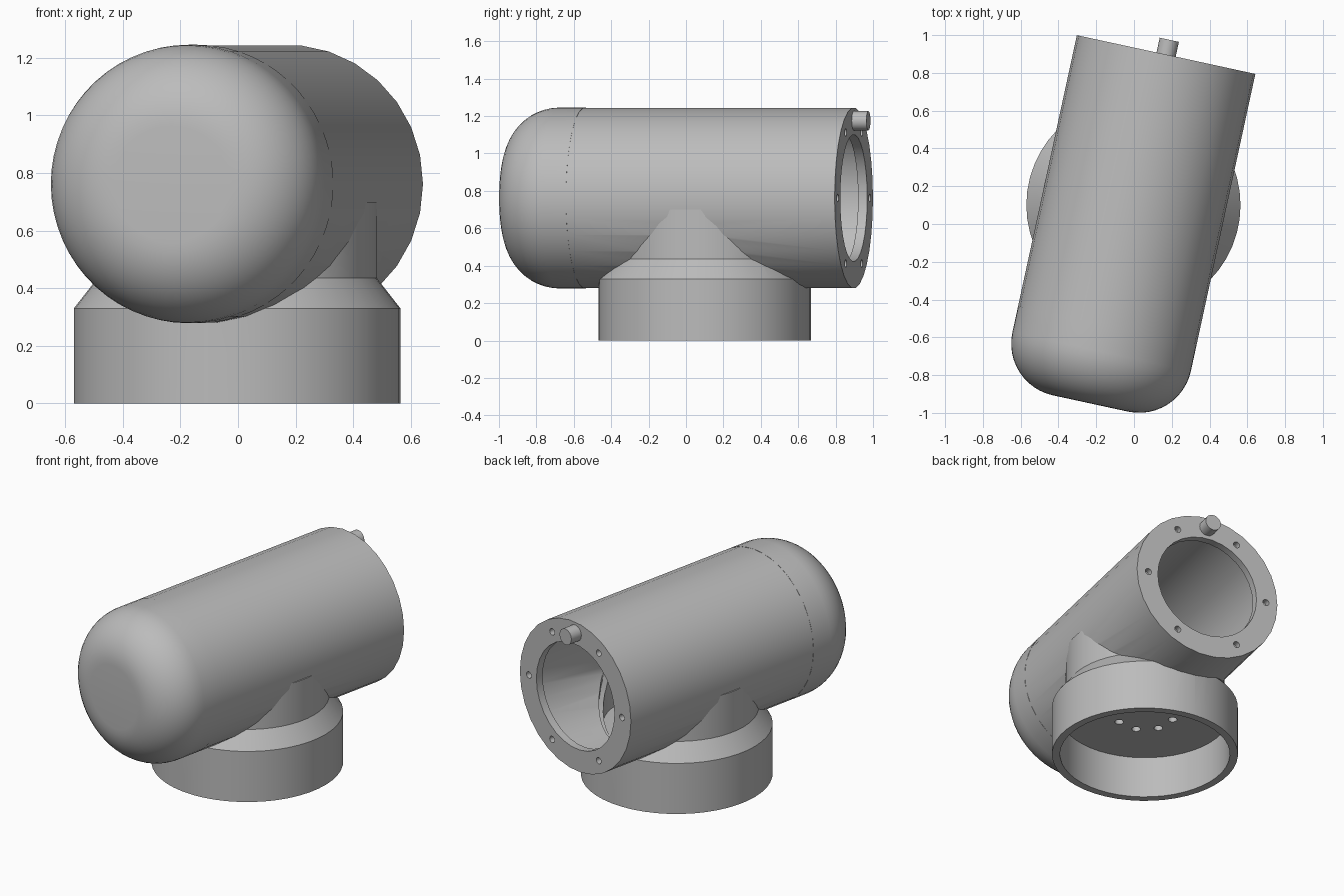
import bpy, bmesh, math
from mathutils import Matrix, Vector

cube = bpy.data.objects.get("Cube")
if cube:
    bpy.data.objects.remove(cube, do_unlink=True)

grey = bpy.data.materials.new("plain_grey")
grey.use_nodes = True
colour = (0.5, 0.5, 0.5, 1)
grey.diffuse_color = colour
grey.node_tree.nodes["Principled BSDF"].inputs["Base Color"].default_value = colour

# Frames: the tube's local z runs from its open back end to the capped front
turn = math.radians(12.24)
along = Vector((-math.sin(turn), -math.cos(turn), 0))
up = Vector((0, 0, 1))
side = up.cross(along)
TUBE = Matrix.Translation((0.17, 0.897, 0.762)) @ Matrix((side, up, along)).transposed().to_4x4()
BASE = Matrix.Translation((-0.003, 0.1, 0))


def lathe(name, profile, frame, segments):
    """Turn a closed (radius, height) outline around the frame's z axis."""
    bm = bmesh.new()
    rings = []
    for i in range(segments):
        a = math.tau * i / segments
        rings.append([bm.verts.new((r * math.cos(a), r * math.sin(a), h)) for r, h in profile])
    n = len(profile)
    for i in range(segments):
        a, b = rings[i], rings[(i + 1) % segments]
        for j in range(n):
            k = (j + 1) % n
            if profile[j][0] or profile[k][0]:
                bm.faces.new((a[j], b[j], b[k], a[k]))
    bmesh.ops.remove_doubles(bm, verts=bm.verts, dist=1e-5)
    bmesh.ops.recalc_face_normals(bm, faces=bm.faces)
    bm.transform(frame)
    mesh = bpy.data.meshes.new(name)
    bm.to_mesh(mesh)
    bm.free()
    mesh.materials.append(grey)
    obj = bpy.data.objects.new(name, mesh)
    bpy.context.collection.objects.link(obj)
    return obj


def rod(name, radius, low, high, frame, segments, x=0, y=0):
    outline = [(0, low), (radius, low), (radius, high), (0, high)]
    return lathe(name, outline, frame @ Matrix.Translation((x, y, 0)), segments)


def cut(target, cutter):
    cutter.hide_render = True
    mod = target.modifiers.new("cut", "BOOLEAN")
    mod.operation = "DIFFERENCE"
    mod.solver = "EXACT"
    mod.object = cutter
    bpy.context.view_layer.objects.active = target
    bpy.ops.object.modifier_apply(modifier=mod.name)
    bpy.data.objects.remove(cutter, do_unlink=True)


def hole_ring(target, count, ring, radius, low, high, frame, start=0):
    for i in range(count):
        a = start + math.tau * i / count
        cut(target, rod("hole_cutter", radius, low, high, frame, 16,
                        ring * math.cos(a), ring * math.sin(a)))


OUTER, INNER = 0.4835, 0.435
JOINT, BEND, END = 1.47, 1.61, 1.89

# Hollow tube with a thick lip at the open end
tube = lathe("tube_body", [(0.34, 0), (OUTER, 0), (OUTER, JOINT), (INNER, JOINT),
                           (INNER, 0.05), (0.34, 0.05)], TUBE, 30)
hole_ring(tube, 6, 0.405, 0.021, -0.02, 0.04, TUBE)
cut(tube, rod("neck_cutter", 0.46, 0.27, 0.72, BASE, 48))


# Rounded front cap, hollow like the tube
def corner(radius, bend):
    steps = 12
    return [(radius - bend * (1 - math.cos(t)), BEND + bend * math.sin(t))
            for t in (math.pi / 2 * i / steps for i in range(steps + 1))]


outside = [(OUTER, JOINT)] + corner(OUTER, END - BEND) + [(0, END)]
inside = [(INNER, JOINT)] + corner(INNER, END - BEND - 0.05) + [(0, END - 0.05)]
cap = lathe("front_cap", outside + inside[::-1], TUBE, 60)

# Locating pin above the opening
pin = rod("locating_pin", 0.052, -0.08, 0.03, TUBE, 16, 0, 0.413)

# Base cup, shoulder and neck, open underneath
base = lathe("base_socket", [(0.518, 0), (0.567, 0), (0.567, 0.33), (0.485, 0.435),
                             (0.485, 0.7), (INNER, 0.7), (INNER, 0.33), (0, 0.33),
                             (0, 0.275), (0.518, 0.275)], BASE, 48)
cut(base, rod("bore_cutter", 0.455, 0.02, 1.4, TUBE, 30))
hole_ring(base, 8, 0.177, 0.027, 0.2, 0.4, BASE, math.pi / 8)

# Smooth shading with crisp edges
for obj in (tube, cap, pin, base):
    bpy.ops.object.select_all(action="DESELECT")
    obj.select_set(True)
    bpy.context.view_layer.objects.active = obj
    bpy.ops.object.shade_smooth_by_angle(angle=math.radians(30))
